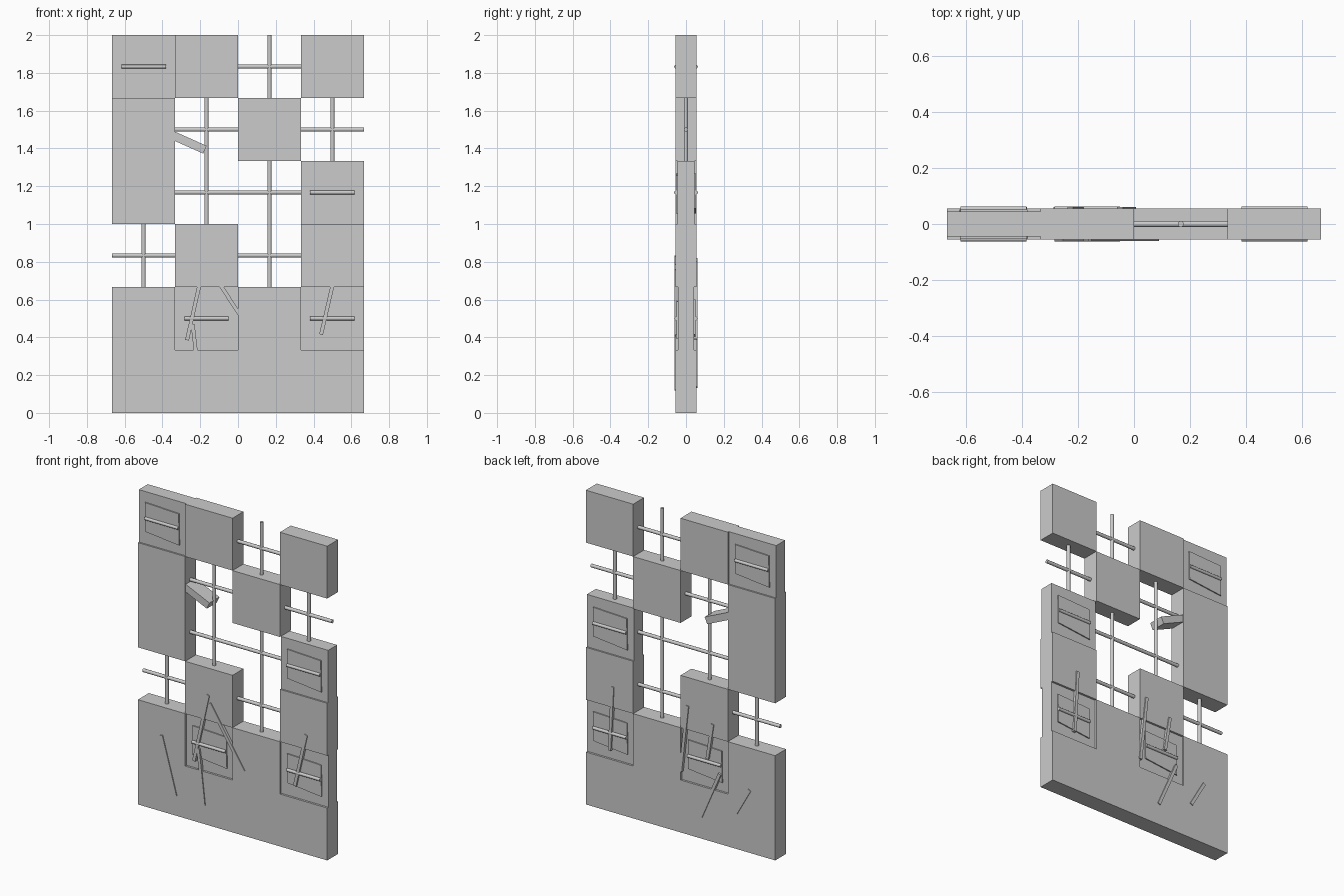
import bpy, bmesh, math
from mathutils import Vector, Matrix

if "Cube" in bpy.data.objects:
    bpy.data.objects.remove(bpy.data.objects["Cube"])

C = 1 / 3      # grid cell size
T = 0.055      # half thickness of the wall

grey = bpy.data.materials.new("concrete_grey")
grey.diffuse_color = (0.6, 0.6, 0.6, 1)
grey.use_nodes = True
grey.node_tree.nodes["Principled BSDF"].inputs["Base Color"].default_value = grey.diffuse_color


def finish(name, bm):
    bmesh.ops.recalc_face_normals(bm, faces=bm.faces)
    mesh = bpy.data.meshes.new(name)
    bm.to_mesh(mesh)
    bm.free()
    mesh.materials.append(grey)
    ob = bpy.data.objects.new(name, mesh)
    bpy.context.collection.objects.link(ob)
    return ob


def box(name, center, size, angle=0):
    """Box turned by an angle in the wall plane."""
    bm = bmesh.new()
    m = (Matrix.Translation(center) @ Matrix.Rotation(angle, 4, 'Y')
         @ Matrix.Diagonal((*size, 1)))
    bmesh.ops.create_cube(bm, size=1, matrix=m)
    return finish(name, bm)


def cell_x(c):
    return -2 * C + c * C


def block(name, c, r, w=1, h=1, half=T):
    """Wall block covering w by h cells."""
    return box(name, (cell_x(c) + w * C / 2, 0, (r + h / 2) * C),
               (w * C, 2 * half, h * C))


def round_bar(name, center, length, axis, radius=0.011):
    bm = bmesh.new()
    turn = Matrix.Rotation(math.pi / 2, 4, 'Y') if axis == 'X' else Matrix()
    bmesh.ops.create_cone(bm, cap_ends=True, segments=12, radius1=radius,
                          radius2=radius, depth=length,
                          matrix=Matrix.Translation(center) @ turn)
    ob = finish(name, bm)
    bpy.context.view_layer.objects.active = ob
    ob.select_set(True)
    bpy.ops.object.shade_smooth_by_angle(angle=math.radians(40))
    ob.select_set(False)


# Solid wall blocks
block("wall_base", 0, 0, 4, 1)
for c, r, h in [(0, 1, 1), (2, 1, 1), (1, 2, 1), (3, 2, 1), (0, 3, 2),
                (2, 4, 1), (1, 5, 1), (3, 5, 1)]:
    block("wall_block", c, r, 1, h)

# Open cells with crossed reinforcing bars
for c, r in [(0, 2), (2, 2), (1, 3), (2, 3), (1, 4), (3, 4), (2, 5)]:
    mid = (cell_x(c) + C / 2, 0, (r + 0.5) * C)
    round_bar("cross_bar_horizontal", mid, C, 'X')
    round_bar("cross_bar_vertical", mid, C, 'Z')

# Recessed panels, each with a crooked plate and a bar on both faces
QUAD = [(-0.12, 0.10), (0.118, 0.09), (0.122, -0.11), (-0.118, -0.085)]
for c, r, half in [(1, 1, 0.042), (3, 1, 0.042), (3, 3, 0.045), (0, 5, 0.045)]:
    block("recessed_panel", c, r, half=half)
    mx, mz = cell_x(c) + C / 2, (r + 0.5) * C
    for side in (-1, 1):
        bm = bmesh.new()
        base = [bm.verts.new((mx - side * u, side * half, mz + v)) for u, v in QUAD]
        face = bm.faces.new(base)
        top = bmesh.ops.extrude_face_region(bm, geom=[face])["geom"]
        bmesh.ops.translate(bm, vec=(0, side * 0.007, 0),
                            verts=[v for v in top if isinstance(v, bmesh.types.BMVert)])
        finish("panel_plate", bm)
        round_bar("panel_bar", (mx, side * 0.053, mz), 0.235, 'X', 0.01)

# Slanted strips lying on the faces: start x, z and end x, z
FRONT = [(-0.50, 0.485, -0.40, 0.127), (-0.17, 0.83, -0.27, 0.385),
         (-0.16, 0.78, 0.08, 0.41), (-0.24, 0.47, -0.20, 0.12),
         (0.52, 0.76, 0.44, 0.415)]
BACK = [(0.477, 0.80, 0.498, 0.39), (-0.05, 0.82, -0.002, 0.39),
        (-0.227, 0.75, -0.19, 0.52), (-0.277, 0.446, -0.143, 0.137),
        (-0.488, 0.40, -0.39, 0.227)]
for side, strips in ((-1, FRONT), (1, BACK)):
    for x0, z0, x1, z1 in strips:
        d = Vector((x1 - x0, z1 - z0))
        box("slanted_strip", ((x0 + x1) / 2, side * 0.052, (z0 + z1) / 2),
            (0.02, 0.018, d.length), math.atan2(d.x, d.y))

# Broken chunk hanging into an open cell
box("broken_chunk", (-0.262, 0, 1.432), (0.19, 0.1, 0.045), math.radians(24))
